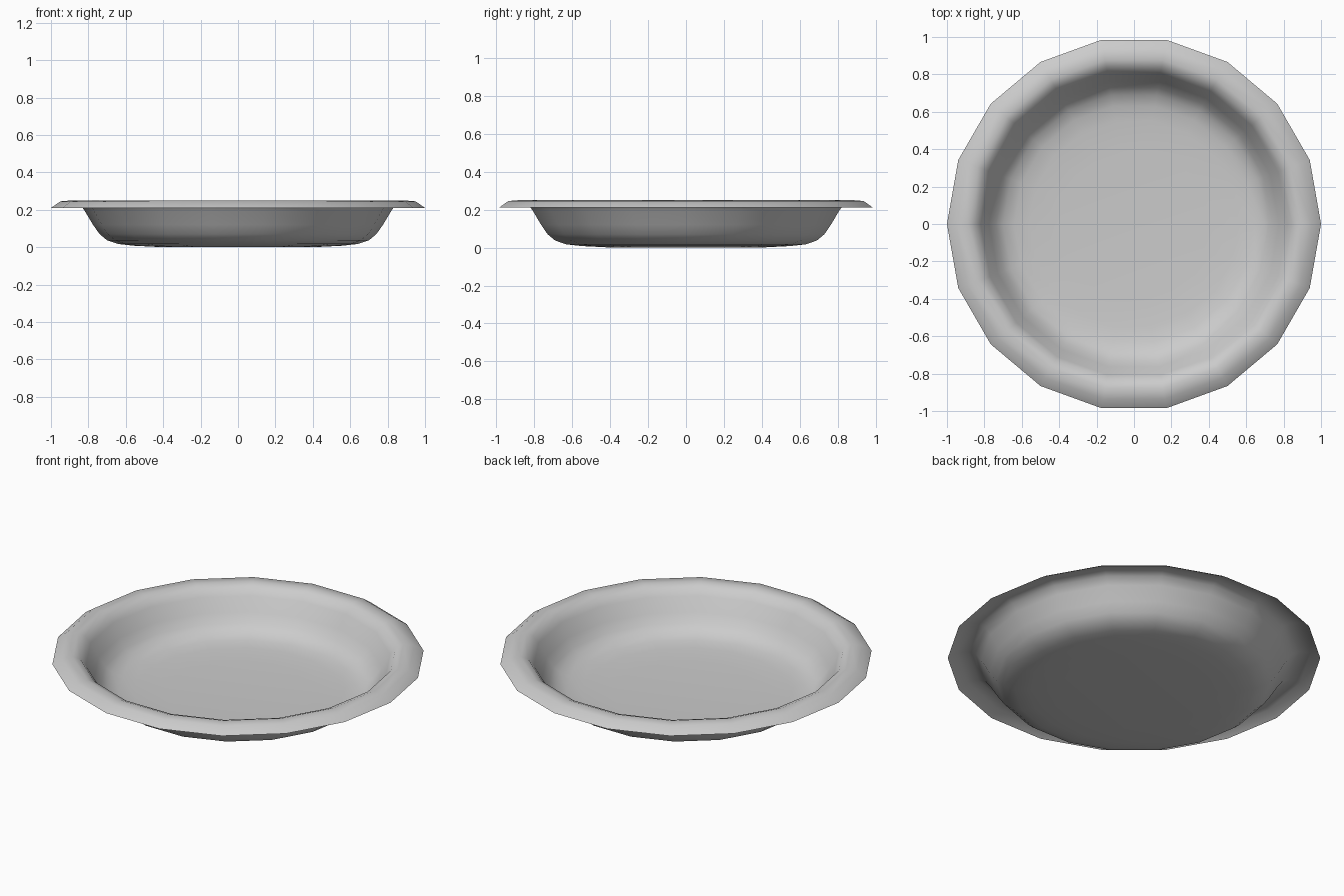
import bpy, bmesh
from math import cos, sin, tau

cube = bpy.data.objects.get("Cube")
if cube:
    bpy.data.objects.remove(cube)

SIDES = 18

# Plain grey glaze
grey = bpy.data.materials.new("plain_grey")
grey.use_nodes = True
colour = (0.6, 0.6, 0.6, 1)
grey.diffuse_color = colour
grey.node_tree.nodes["Principled BSDF"].inputs["Base Color"].default_value = colour

# Thin sheet from the drooping rim, down the wall, to the flat base (radius, height)
profile = [(1, 0.21), (0.95, 0.245), (0.89, 0.25), (0.85, 0.235), (0.82, 0.195),
           (0.775, 0.12), (0.74, 0.07), (0.70, 0.037), (0.64, 0.017), (0.56, 0.008), (0.4, 0)]

bm = bmesh.new()
rings = [[bm.verts.new((r * cos(tau * i / SIDES), r * sin(tau * i / SIDES), z))
          for i in range(SIDES)] for r, z in profile]
for outer, inner in zip(rings, rings[1:]):
    for i in range(SIDES):
        j = (i + 1) % SIDES
        bm.faces.new((outer[i], outer[j], inner[j], inner[i]))
bm.faces.new(rings[-1])

mesh = bpy.data.meshes.new("dish")
bm.to_mesh(mesh)
bm.free()
mesh.materials.append(grey)
mesh.shade_smooth()
dish = bpy.data.objects.new("dish", mesh)
bpy.context.collection.objects.link(dish)
